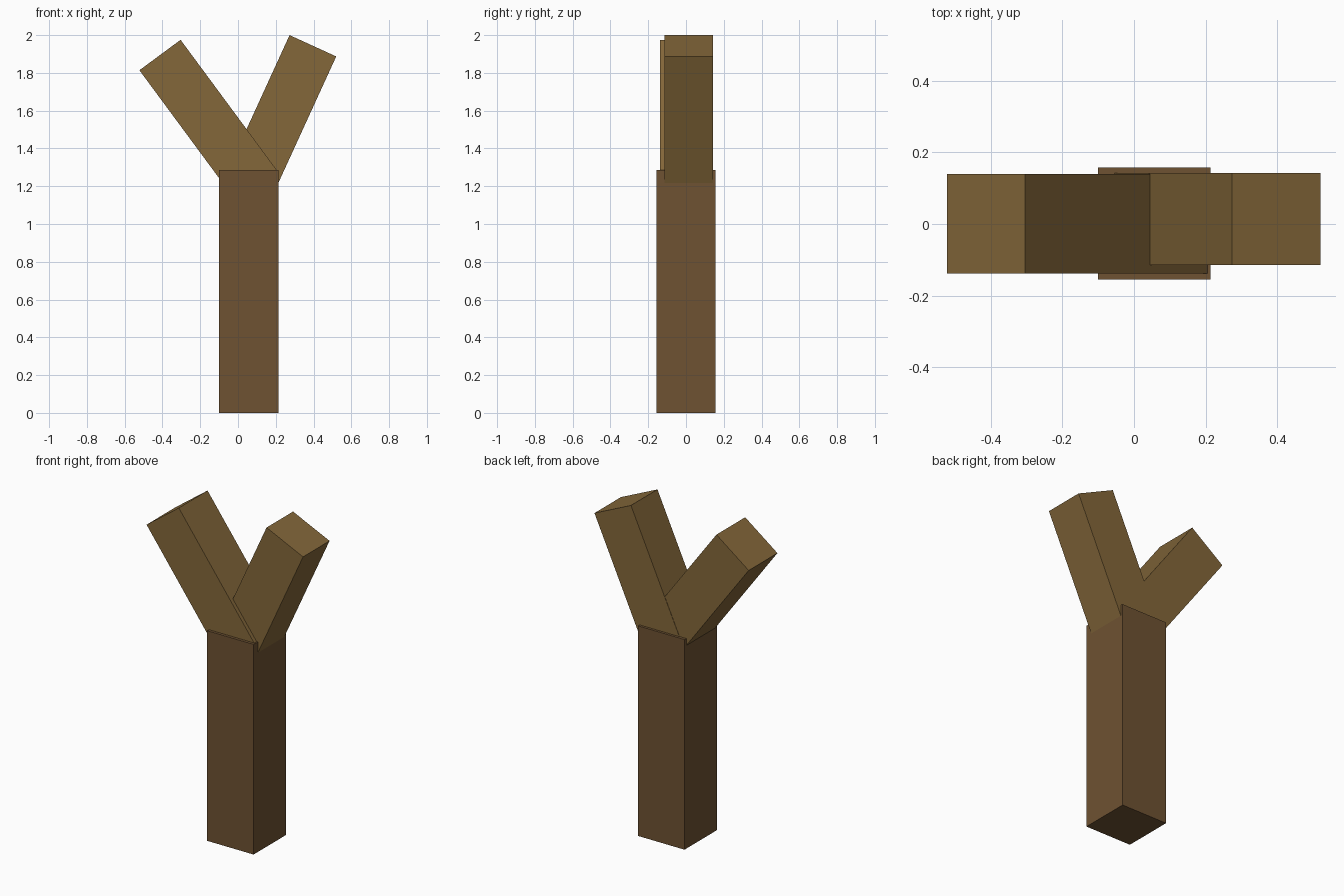
import bpy, bmesh
from mathutils import Vector

if "Cube" in bpy.data.objects:
    bpy.data.objects.remove(bpy.data.objects["Cube"])


def material(name, color):
    m = bpy.data.materials.new(name)
    m.diffuse_color = (*color, 1)
    m.use_nodes = True
    m.node_tree.nodes["Principled BSDF"].inputs["Base Color"].default_value = m.diffuse_color
    return m


def prism(name, profile, y0, y1, mat):
    """Extrude an x-z outline from y0 to y1."""
    bm = bmesh.new()
    face = bm.faces.new([bm.verts.new((x, y0, z)) for x, z in profile])
    ext = bmesh.ops.extrude_face_region(bm, geom=[face])["geom"]
    verts = [g for g in ext if isinstance(g, bmesh.types.BMVert)]
    bmesh.ops.translate(bm, verts=verts, vec=(0, y1 - y0, 0))
    bmesh.ops.recalc_face_normals(bm, faces=bm.faces)
    me = bpy.data.meshes.new(name)
    bm.to_mesh(me)
    bm.free()
    me.materials.append(mat)
    ob = bpy.data.objects.new(name, me)
    bpy.context.collection.objects.link(ob)
    return ob


def beam(name, a, b, length, y0, y1, mat):
    """Square-ended beam hanging below its top edge a-b (x, z)."""
    a, b = Vector(a), Vector(b)
    d = (b - a).normalized()
    down = Vector((d.y, -d.x)) * length
    return prism(name, [a, b, b + down, a + down], y0, y1, mat)


bark = material("bark", (0.156, 0.084, 0.032))
wood = material("branch_wood", (0.23, 0.136, 0.042))

# Upright trunk
prism("trunk", [(-0.10, 0), (0.214, 0), (0.214, 1.285), (-0.10, 1.285)],
      -0.155, 0.157, bark)

# Two forked branches sunk into the trunk top
beam("left_branch", (-0.522, 1.814), (-0.304, 1.975), 0.86, -0.138, 0.14, wood)
beam("right_branch", (0.273, 2.0), (0.52, 1.887), 0.82, -0.114, 0.142, wood)
